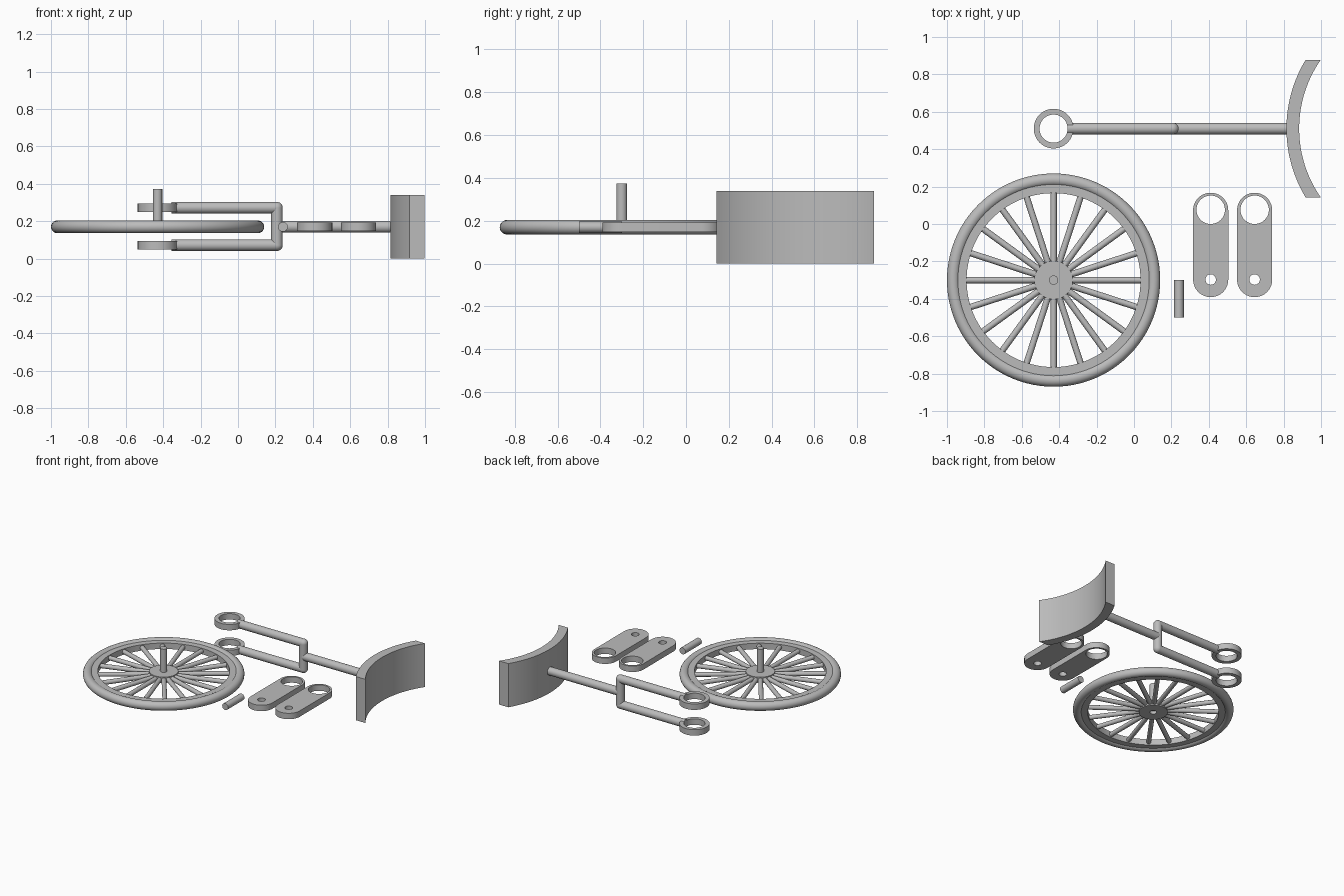
import bpy, bmesh, math
from mathutils import Vector

cube = bpy.data.objects.get("Cube")
if cube:
    bpy.data.objects.remove(cube, do_unlink=True)

grey = bpy.data.materials.new("plain_grey")
grey.use_nodes = True
colour = (0.5, 0.5, 0.5, 1)
grey.diffuse_color = colour
grey.node_tree.nodes["Principled BSDF"].inputs["Base Color"].default_value = colour

MID = 0.17            # shared mid height of the flat parts
THICK = 0.046         # thickness of flat parts
WHEEL = Vector((-0.43, -0.30, MID))
FORK_Y = 0.51


def finish(obj):
    obj.data.materials.clear()
    obj.data.materials.append(grey)
    bpy.ops.object.select_all(action='DESELECT')
    obj.select_set(True)
    bpy.context.view_layer.objects.active = obj
    bpy.ops.object.shade_smooth_by_angle(angle=math.radians(35))
    return obj


def arc(cx, cy, r, start=0, end=360, n=48):
    """Points along an arc; a full circle leaves out the repeated last point."""
    steps = n if end - start >= 360 else n - 1
    angles = [math.radians(start + (end - start) * i / steps) for i in range(n)]
    return [(cx + r * math.cos(a), cy + r * math.sin(a)) for a in angles]


def plate(name, loops, z, height):
    """Flat part cut from closed outlines; inner loops become holes."""
    curve = bpy.data.curves.new(name, 'CURVE')
    curve.dimensions, curve.fill_mode = '2D', 'BOTH'
    curve.extrude = height / 2
    for loop in loops:
        spline = curve.splines.new('POLY')
        spline.points.add(len(loop) - 1)
        for point, (x, y) in zip(spline.points, loop):
            point.co = (x, y, 0, 1)
        spline.use_cyclic_u = True
    obj = bpy.data.objects.new(name, curve)
    bpy.context.collection.objects.link(obj)
    obj.location.z = z
    bpy.ops.object.select_all(action='DESELECT')
    obj.select_set(True)
    bpy.context.view_layer.objects.active = obj
    bpy.ops.object.convert(target='MESH')
    obj = bpy.context.object
    bm = bmesh.new()
    bm.from_mesh(obj.data)
    bmesh.ops.remove_doubles(bm, verts=bm.verts, dist=0.0001)
    bmesh.ops.recalc_face_normals(bm, faces=bm.faces)
    bm.to_mesh(obj.data)
    bm.free()
    return finish(obj)


def rod(name, a, b, r, sides=24):
    a, b = Vector(a), Vector(b)
    bpy.ops.mesh.primitive_cylinder_add(vertices=sides, radius=r,
                                        depth=(b - a).length, location=(a + b) / 2)
    obj = bpy.context.object
    obj.name = name
    obj.rotation_euler = (b - a).to_track_quat('Z', 'Y').to_euler()
    return finish(obj)


# Wheel: tyre, rim, hub and spokes
bpy.ops.mesh.primitive_torus_add(location=WHEEL, major_radius=0.536, minor_radius=0.034,
                                 major_segments=96, minor_segments=20)
bpy.context.object.name = "tyre"
finish(bpy.context.object)
wx, wy = WHEEL.xy
plate("rim", [arc(wx, wy, 0.515, n=96), arc(wx, wy, 0.465, n=96)], MID, THICK)
plate("hub", [arc(wx, wy, 0.103), arc(wx, wy, 0.025, n=24)], MID, THICK)
SPOKES = 20
for i in range(SPOKES):
    a = math.tau * i / SPOKES
    ray = Vector((math.cos(a), math.sin(a), 0))
    rod("spoke", WHEEL + ray * 0.09, WHEEL + ray * 0.475, 0.017, 16)

# Axle standing in the hub, and a loose matching pin
rod("axle", WHEEL, WHEEL + Vector((0, 0, 0.203)), 0.025)
rod("loose_pin", (0.24, -0.30, MID), (0.24, -0.50, MID), 0.026)

# Two links, each with a large and a small hole
for x in (0.41, 0.645):
    outline = arc(x, 0.073, 0.094, 0, 180, 32) + arc(x, -0.297, 0.094, 180, 360 - 0.001, 32)
    plate("link", [outline, arc(x, 0.076, 0.076), arc(x, -0.297, 0.028, n=32)], MID, THICK)

# Fork: two ringed arms, a cross bar with round corners, and the stem
FORK_X, R = 0.208, 0.031
for side, z in (("upper", 0.272), ("lower", 0.072)):
    plate(side + "_ring", [arc(wx, FORK_Y, 0.106), arc(wx, FORK_Y, 0.075)], z, THICK)
    rod(side + "_arm", (-0.355, FORK_Y, z), (FORK_X, FORK_Y, z), R)
    bpy.ops.mesh.primitive_uv_sphere_add(segments=24, ring_count=16, radius=R,
                                         location=(FORK_X, FORK_Y, z))
    bpy.context.object.name = side + "_corner"
    finish(bpy.context.object)
rod("cross_bar", (FORK_X, FORK_Y, 0.072), (FORK_X, FORK_Y, 0.272), R)
rod("stem", (FORK_X, FORK_Y, MID), (0.84, FORK_Y, MID), R)

# Curved end pad, its ends cut square to y
PAD_X, HALF = 1.526, 0.367
outer, inner = (math.degrees(math.asin(HALF / r)) for r in (0.711, 0.643))
front = arc(PAD_X, FORK_Y, 0.711, 180 - outer, 180 + outer, 40)
back = arc(PAD_X, FORK_Y, 0.643, 180 - inner, 180 + inner, 40)
plate("curved_pad", [front + back[::-1]], MID, 2 * MID)
